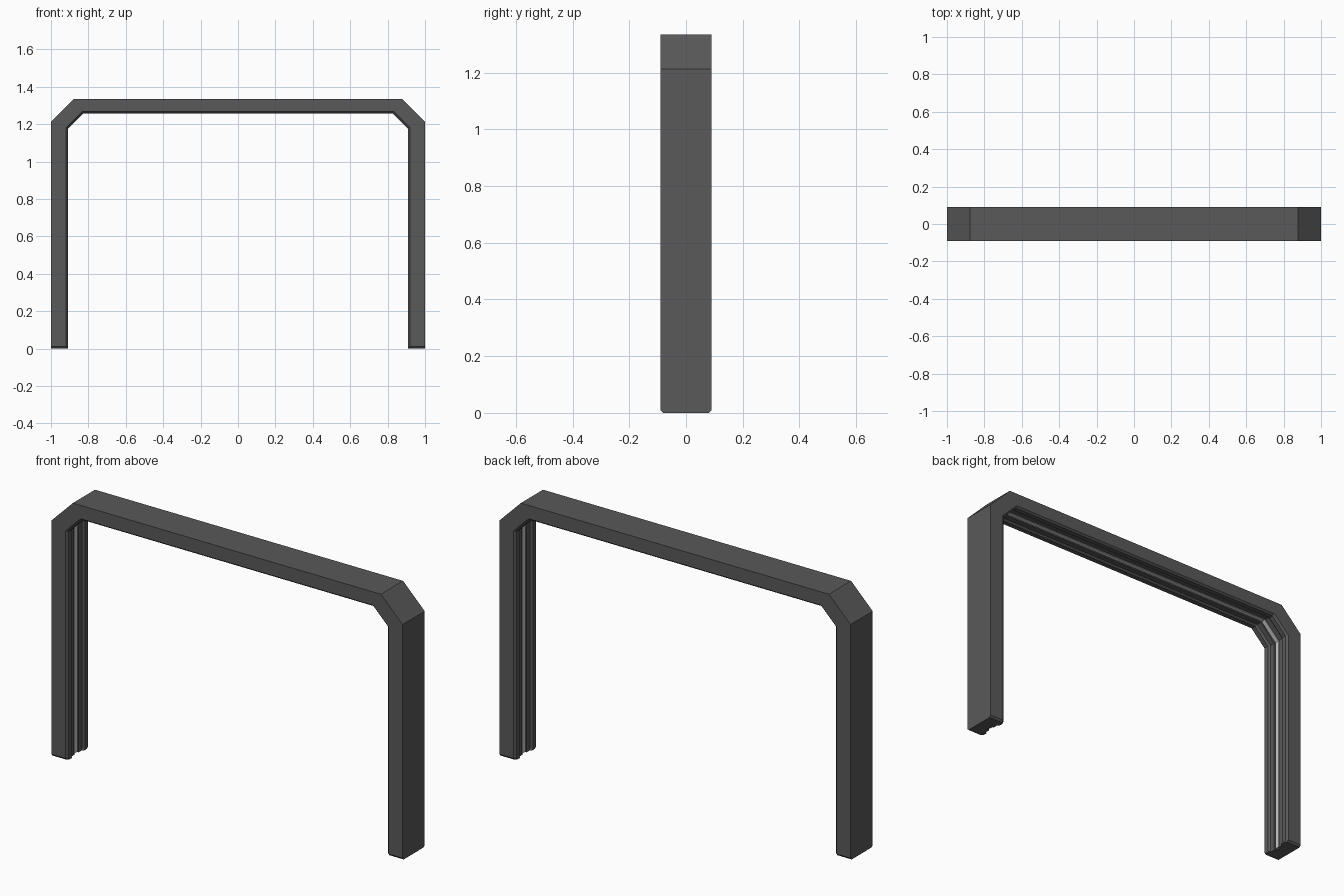
import bpy, bmesh

if "Cube" in bpy.data.objects:
    bpy.data.objects.remove(bpy.data.objects["Cube"])


def path(d, z0):
    # arch outline moved inwards by d, left foot to right foot
    x, top, diag = 1 - d, 1.335 - 0.86 * d, 2.212 - 1.414 * d
    half = [(x, z0), (x, 0.01), (x, diag - x), (diag - top, top)]
    return [(-px, pz) for px, pz in half] + [p for p in reversed(half)]


def sweep(name, profile, color, foot=0.0, foot_scale=1.0):
    # sweeps a closed (inset, y) profile along the arch
    bm = bmesh.new()
    columns = []
    for d, y in profile:
        pts = path(d, foot)
        last = len(pts) - 1
        columns.append([bm.verts.new((x, y * (foot_scale if i in (0, last) else 1), z))
                        for i, (x, z) in enumerate(pts)])
    n = len(columns)
    for k in range(n):
        a, b = columns[k], columns[(k + 1) % n]
        for i in range(len(a) - 1):
            bm.faces.new((a[i], a[i + 1], b[i + 1], b[i]))
    bm.faces.new([c[0] for c in columns])
    bm.faces.new([c[-1] for c in reversed(columns)])
    bmesh.ops.recalc_face_normals(bm, faces=bm.faces)
    mesh = bpy.data.meshes.new(name)
    bm.to_mesh(mesh)
    bm.free()
    obj = bpy.data.objects.new(name, mesh)
    bpy.context.collection.objects.link(obj)
    mat = bpy.data.materials.new(name + "_material")
    mat.diffuse_color = (*color, 1)
    mat.use_nodes = True
    mat.node_tree.nodes["Principled BSDF"].inputs["Base Color"].default_value = mat.diffuse_color
    mesh.materials.append(mat)
    return obj


# frame with chamfered inner lips and a stepped groove
half = [(0, 0.09), (0.08, 0.09), (0.09, 0.08), (0.09, 0.055),
        (0.08, 0.045), (0.08, 0.018), (0.068, 0.018)]
sweep("arch_frame", half + [(d, -y) for d, y in reversed(half)],
      (0.10, 0.10, 0.10), foot_scale=0.9)

# pale strip seated in the groove
sweep("light_strip", [(0.06, 0.012), (0.078, 0.012), (0.078, -0.012), (0.06, -0.012)],
      (0.6, 0.6, 0.6), foot=0.005)
